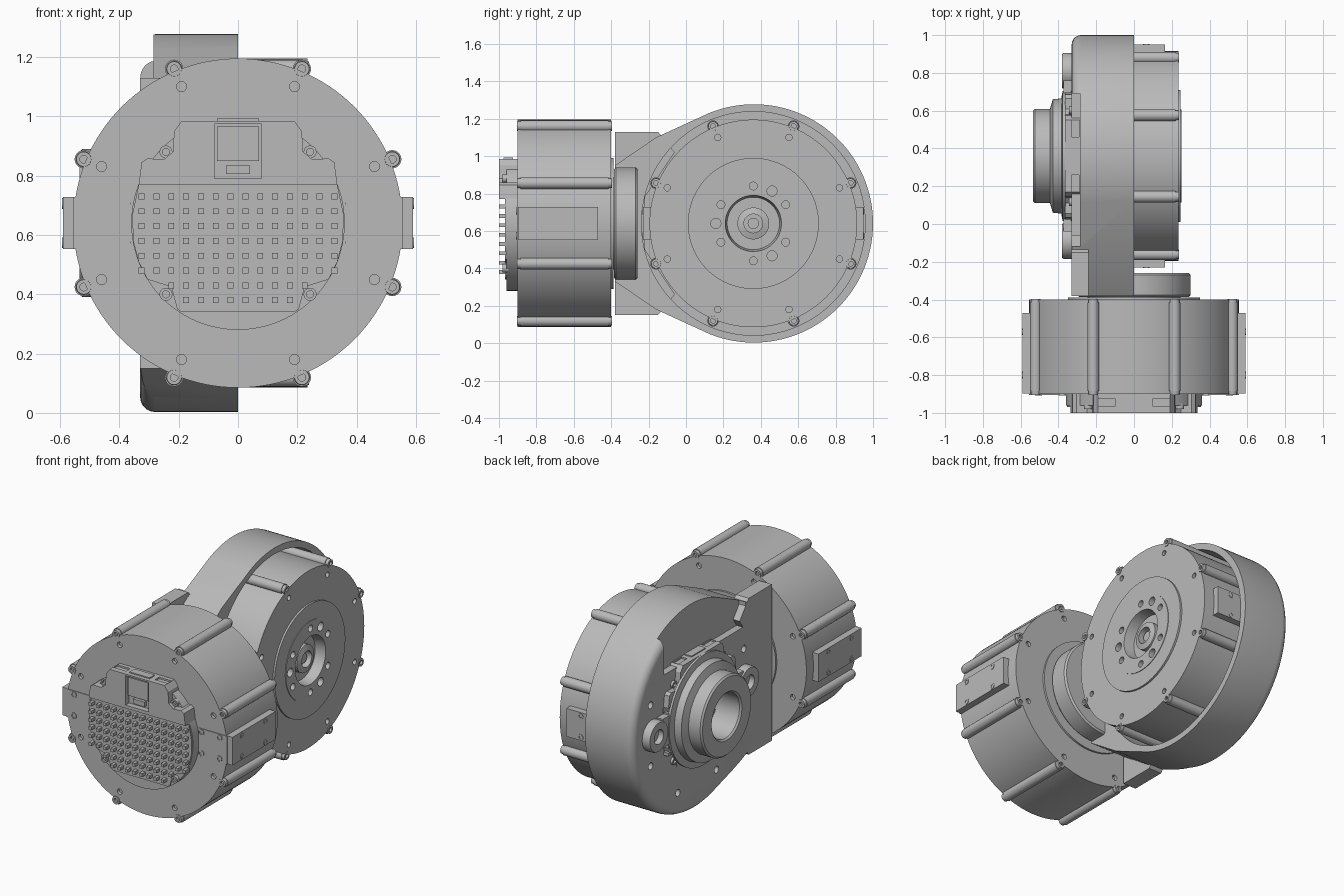
import bpy, bmesh, math
from mathutils import Matrix, Vector

cube = bpy.data.objects.get("Cube")
if cube:
    bpy.data.objects.remove(cube)

grey = bpy.data.materials.new("machined_grey")
grey.use_nodes = True
grey.diffuse_color = (0.49, 0.49, 0.49, 1)
grey.node_tree.nodes["Principled BSDF"].inputs["Base Color"].default_value = (0.49, 0.49, 0.49, 1)

CZ = 0.64                      # height of both motor axes
CY = 0.36                      # y of the second motor axis
FRONT = Matrix.Translation((0, 0, CZ))
# second motor: same unit turned so that its cap points to -x
SIDE = Matrix.Translation((0.635, CY, CZ)) @ Matrix.Rotation(-math.pi / 2, 4, 'Z')
POSTS = [math.radians(22.5 + 45 * k) for k in range(8)]


def finish(name, bm, frame):
    bmesh.ops.recalc_face_normals(bm, faces=bm.faces)
    me = bpy.data.meshes.new(name)
    bm.transform(frame)
    bm.to_mesh(me)
    bm.free()
    me.materials.append(grey)
    ob = bpy.data.objects.new(name, me)
    bpy.context.collection.objects.link(ob)
    return ob


def smooth(ob):
    bpy.ops.object.select_all(action='DESELECT')
    ob.select_set(True)
    bpy.context.view_layer.objects.active = ob
    bpy.ops.object.shade_smooth_by_angle(angle=math.radians(30))


def add_lathe(bm, prof, at=(0, 0), n=96):
    """Turn (radius, y) points about the y axis through at = (x, z)."""
    rings = []
    for r, y in prof:
        if r == 0:
            rings.append([bm.verts.new((at[0], y, at[1]))] * n)
        else:
            rings.append([bm.verts.new((at[0] + r * math.cos(2 * math.pi * i / n), y,
                                        at[1] + r * math.sin(2 * math.pi * i / n))) for i in range(n)])
    for a, b in zip(rings, rings[1:]):
        for i in range(n):
            j = (i + 1) % n
            bm.faces.new(list(dict.fromkeys((a[i], a[j], b[j], b[i]))))


def add_box(bm, x, y, z):
    size = Vector((x[1] - x[0], y[1] - y[0], z[1] - z[0]))
    mid = Vector((x[0] + x[1], y[0] + y[1], z[0] + z[1])) / 2
    bmesh.ops.create_cube(bm, size=1, matrix=Matrix.Translation(mid) @ Matrix.Diagonal((*size, 1)))


def add_prism(bm, pts, y0, y1):
    face = bm.faces.new([bm.verts.new((x, y0, z)) for x, z in pts])
    out = bmesh.ops.extrude_face_region(bm, geom=[face])['geom']
    bmesh.ops.translate(bm, vec=(0, y1 - y0, 0), verts=[g for g in out if isinstance(g, bmesh.types.BMVert)])


def lathe(name, prof, frame, spots=((0, 0),), n=96):
    bm = bmesh.new()
    for at in spots:
        add_lathe(bm, prof, at, n)
    ob = finish(name, bm, frame)
    smooth(ob)
    return ob


def rod(r, y0, y1):
    return [(0, y0), (r, y0), (r, y1), (0, y1)]


def cut(ob, cutter):
    mod = ob.modifiers.new("cut", 'BOOLEAN')
    mod.object, mod.operation, mod.solver = cutter, 'DIFFERENCE', 'EXACT'
    cutter.hide_render = True
    bpy.context.view_layer.objects.active = ob
    bpy.ops.object.modifier_apply(modifier=mod.name)
    bpy.data.objects.remove(cutter)
    smooth(ob)


def polar(r, angles):
    return [(r * math.cos(a), r * math.sin(a)) for a in angles]


def mirrored(half):
    return half + [(-x, z) for x, z in reversed(half)]


def motor(tag, frame):
    # housing with stepped output face and central bore
    body = lathe(tag + "_housing", [(0, -0.9), (0.555, -0.9), (0.555, -0.4), (0.35, -0.4), (0.35, -0.388),
                 (0.245, -0.388), (0.245, -0.384), (0.15, -0.384), (0.14, -0.45), (0.085, -0.45), (0.085, -0.42),
                 (0.05, -0.41), (0.05, -0.45), (0.03, -0.45), (0.03, -0.43), (0, -0.43)], frame, n=128)
    bm = bmesh.new()
    for at in polar(0.498, POSTS):
        add_lathe(bm, rod(0.017, -0.92, -0.88), at, 16)
        add_lathe(bm, rod(0.017, -0.42, -0.38), at, 16)
    for at in polar(0.2, [math.radians(30 + 60 * k) for k in range(6)]):
        add_lathe(bm, rod(0.021, -0.42, -0.36), at, 16)
    for at in polar(0.2, [math.radians(120 * k) for k in range(3)]):
        add_lathe(bm, rod(0.027, -0.42, -0.36), at, 16)
    cut(body, finish("hole_cutter", bm, frame))

    # tie rods with socket screws at both ends
    lathe(tag + "_tie_rods", rod(0.031, -0.885, -0.415), frame, polar(0.563, POSTS), 20)
    screw = [(0, -0.89), (0.013, -0.89), (0.013, -0.904), (0.025, -0.904), (0.027, -0.88), (0, -0.88)]
    lathe(tag + "_front_screws", screw, frame, polar(0.563, POSTS), 16)
    lathe(tag + "_rear_screws", [(r, -1.3 - y) for r, y in screw], frame, polar(0.563, POSTS), 16)

    # side mounting pads, front straps and their screws
    bm = bmesh.new()
    for s in (-1, 1):
        add_box(bm, sorted((s * 0.5, s * 0.59)), (-0.898, -0.47), (-0.088, 0.088))
        add_box(bm, sorted((s * 0.36, s * 0.555)), (-0.904, -0.88), (-0.088, 0.088))
    finish(tag + "_side_pads", bm, frame)
    spots = [(sx * x, sz * 0.066) for x in (0.38, 0.505) for sx in (-1, 1) for sz in (-1, 1)]
    lathe(tag + "_strap_screws", [(0, -0.904), (0.012, -0.904), (0.012, -0.909), (0.019, -0.909), (0.019, -0.9)],
          frame, spots, 16)
    for s in (-1, 1):
        turn = frame @ Matrix.Rotation(s * math.pi / 2, 4, 'Z')
        spots = [(s * y, z) for y in (-0.8, -0.57) for z in (-0.066, 0.066)]
        lathe(tag + "_pad_screws", [(0, -0.589), (0.01, -0.589), (0.01, -0.593), (0.018, -0.593), (0.018, -0.58)],
              turn, spots, 16)

    # round electronics cap with a flat top, raised upper cover with connector pocket
    cap = lathe(tag + "_cap", rod(0.36, -0.96, -0.89), frame)
    bm = bmesh.new()
    add_box(bm, (-0.5, 0.5), (-1.1, -0.8), (0.335, 0.5))
    cut(cap, finish("flat_cutter", bm, frame))
    bm = bmesh.new()
    add_prism(bm, mirrored([(0.335, 0.13), (0.325, 0.205), (0.305, 0.218), (0.25, 0.215), (0.22, 0.24),
                            (0.215, 0.31), (0.19, 0.345)]), -1.0, -0.895)
    cover = finish(tag + "_cap_cover", bm, frame)
    bm = bmesh.new()
    add_box(bm, (-0.08, 0.08), (-1.1, -0.965), (0.15, 0.335))
    for x in (-0.145, 0.145):
        add_box(bm, (x - 0.045, x + 0.045), (-0.965, -0.925), (0.335, 0.4))
    cut(cover, finish("pocket_cutter", bm, frame))
    bm = bmesh.new()
    add_box(bm, (-0.07, 0.07), (-0.99, -0.96), (0.21, 0.325))
    add_box(bm, (-0.04, 0.04), (-0.985, -0.96), (0.165, 0.195))
    add_box(bm, (-0.07, 0.07), (-0.975, -0.925), (0.34, 0.352))
    finish(tag + "_connector", bm, frame)
    bosses = [(x, z) for x in (-0.243, 0.243) for z in (-0.24, 0.24)]
    lathe(tag + "_cap_screws", [(0, -0.968), (0.012, -0.968), (0.012, -0.98), (0.022, -0.98), (0.022, -0.95)],
          frame, bosses, 16)

    # lower heat sink: flat plate with a grid of square pins
    bm = bmesh.new()
    add_prism(bm, mirrored([(0.335, 0.13), (0.356, 0.03), (0.354, -0.06), (0.335, -0.13), (0.305, -0.19),
                            (0.225, -0.215), (0.205, -0.29), (0.19, -0.3)]), -0.968, -0.95)
    for row in range(8):
        z = 0.09 - 0.05 * row
        for col in range(14):
            x = -0.325 + 0.05 * col
            limit = 0.33 if z > -0.19 else 0.23 if z > -0.24 else 0.2
            if abs(x) < limit and math.hypot(x, z) < 0.365:
                add_box(bm, (x - 0.01, x + 0.01), (-1.0, -0.96), (z - 0.01, z + 0.01))
    finish(tag + "_heat_sink", bm, frame)


motor("front_motor", FRONT)
motor("side_motor", SIDE)

# cup bracket: round shell tapering towards the front joint; profile is (y, z), extruded along x
AXIS_X = Matrix(((0, -1, 0, 0), (1, 0, 0, 0), (0, 0, 1, 0), (0, 0, 0, 1)))   # (u, v, z) -> x = -v, y = u
R, MID = 0.637, 0.363
arc = [math.radians(-112 + 224 * i / 90) for i in range(91)]
outline = [(MID + R * math.cos(a), CZ + R * math.sin(a)) for a in arc]
outline += [(-0.16, 1.1), (-0.38, 0.95), (-0.38, 0.33), (-0.16, 0.18)]
bm = bmesh.new()
add_prism(bm, outline, 0, 0.33)
rim = [e for e in bm.edges if all(v.co.y > 0.3 for v in e.verts) and min(v.co.x for v in e.verts) > -0.1]
bmesh.ops.bevel(bm, geom=rim, offset=0.05, segments=5, profile=0.5, affect='EDGES')
bracket = finish("cup_bracket", bm, AXIS_X)
bm = bmesh.new()
add_lathe(bm, rod(0.598, -0.1, 0.26), (CY, CZ), 128)             # motor cavity
cut(bracket, finish("cavity_cutter", bm, AXIS_X))
bm = bmesh.new()
add_box(bm, (-0.12, 0.69), (0.285, 0.5), (0.97, 1.5))            # cable channel
cut(bracket, finish("channel_cutter", bm, AXIS_X))
bm = bmesh.new()
for y, z in polar(0.5, POSTS):
    add_lathe(bm, rod(0.022, 0.3, 0.4), (CY + y, CZ + z), 16)    # rear bolt holes
cut(bracket, finish("bolt_cutter", bm, AXIS_X))

# back plate widening the bracket at the joint
bm = bmesh.new()
add_prism(bm, [(-0.38, 0.15), (-0.15, 0.15), (-0.06, 0.26), (-0.22, 0.5), (-0.22, 0.78), (-0.06, 1.02),
               (-0.15, 1.13), (-0.38, 1.13)], 0.24, 0.33)
finish("joint_plate", bm, AXIS_X)

# joint flange between the front motor and the bracket
lathe("joint_flange", [(0, -0.386), (0.29, -0.386), (0.3, -0.375), (0.3, -0.27), (0.29, -0.26), (0, -0.26)], FRONT)

# rear bearing hub with open bore and two mounting ears
HUB = Matrix.Translation((0, CY, CZ)) @ AXIS_X
lathe("bearing_hub", [(0.14, 0.362), (0.345, 0.362), (0.345, 0.378), (0.305, 0.385), (0.3, 0.43), (0.25, 0.445),
                      (0.25, 0.525), (0.24, 0.535), (0.15, 0.535), (0.14, 0.525), (0.14, 0.362)], HUB)
lathe("hub_ears", [(0, 0.345), (0.045, 0.345), (0.045, 0.38), (0.09, 0.38), (0.095, 0.37), (0.095, 0.32), (0, 0.32)],
      HUB, ((-0.45, 0), (0.45, 0)), 40)
bm = bmesh.new()
for s in (-1, 1):
    add_box(bm, sorted((s * 0.3, s * 0.4)), (0.33, 0.372), (-0.09, 0.09))
finish("hub_ear_bridges", bm, HUB)
